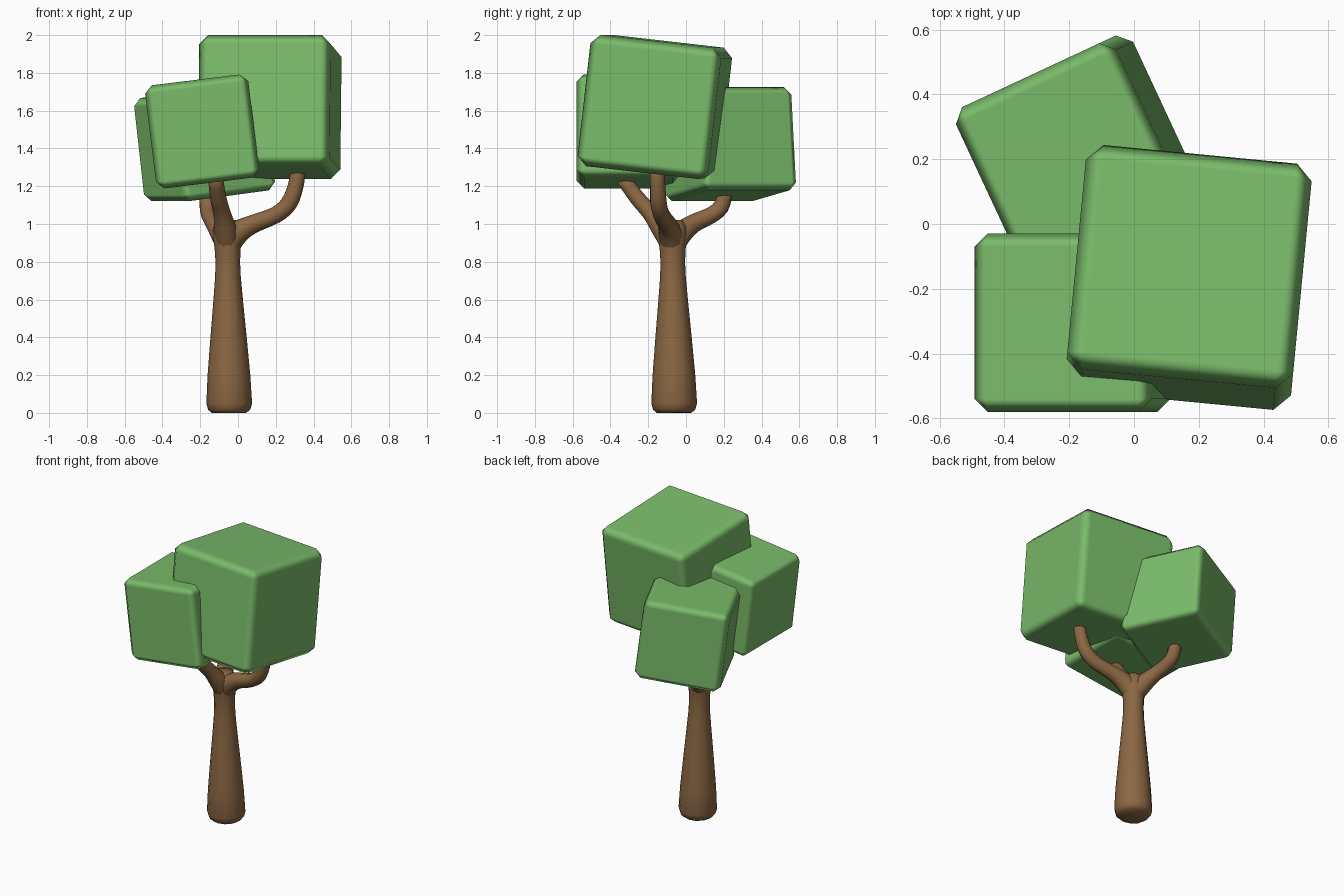
import bpy, bmesh, math
from mathutils import Vector

if "Cube" in bpy.data.objects:
    bpy.data.objects.remove(bpy.data.objects["Cube"])


def material(name, rgb):
    m = bpy.data.materials.new(name)
    m.diffuse_color = (*rgb, 1)
    m.use_nodes = True
    m.node_tree.nodes["Principled BSDF"].inputs["Base Color"].default_value = m.diffuse_color
    return m


GREEN = material("leaf green", (0.195, 0.50, 0.145))
BROWN = material("bark brown", (0.26, 0.137, 0.056))


def add_object(name, bm, mat):
    bmesh.ops.recalc_face_normals(bm, faces=bm.faces)
    for f in bm.faces:
        f.smooth = True
    me = bpy.data.meshes.new(name)
    bm.to_mesh(me)
    bm.free()
    me.materials.append(mat)
    ob = bpy.data.objects.new(name, me)
    bpy.context.collection.objects.link(ob)
    return ob


def smooth_path(pts, n=3):
    """Catmull-Rom through (x, y, z, radius) points."""
    p = [Vector(q) for q in pts]
    p = [p[0] * 2 - p[1]] + p + [p[-1] * 2 - p[-2]]
    out = []
    for a, b, c, d in zip(p, p[1:], p[2:], p[3:]):
        for i in range(n):
            t = i / n
            out.append(0.5 * (2 * b + (c - a) * t + (2 * a - 5 * b + 4 * c - d) * t * t
                              + (3 * b - a - 3 * c + d) * t ** 3))
    return out + [p[-2]]


def tube(name, pts, sides):
    """Capped round tube along (x, y, z, radius) points."""
    bm = bmesh.new()
    u = Vector((1, 0, 0))
    rings = []
    for i, q in enumerate(pts):
        t = (pts[min(i + 1, len(pts) - 1)].xyz - pts[max(i - 1, 0)].xyz).normalized()
        u = (u - t * u.dot(t)).normalized()
        v = t.cross(u)
        rings.append([bm.verts.new(q.xyz + q.w * (math.cos(a) * u + math.sin(a) * v))
                      for a in (2 * math.pi * k / sides for k in range(sides))])
    for r, s in zip(rings, rings[1:]):
        for k in range(sides):
            j = (k + 1) % sides
            bm.faces.new((r[k], r[j], s[j], s[k]))
    bm.faces.new(rings[0])
    bm.faces.new(rings[-1])
    return add_object(name, bm, BROWN)


# Trunk: flared foot, narrow neck, swelling at the fork
trunk = [(0, .092), (.018, .112), (.05, .121), (.2, .113), (.4, .096), (.6, .078),
         (.72, .068), (.8, .065), (.87, .069), (.93, .077), (.985, .075), (1.02, .05)]
tube("trunk", [Vector((-.046 - .01 * z, -.062 - .01 * z, z, r)) for z, r in trunk], 12)

# Three branches, each ending just inside a leaf block
branches = {
    "right_branch": [(-.055, -.07, .88, .06), (.0, -.085, .955, .062), (.08, -.1, 1.0, .05),
                     (.2, -.13, 1.048, .045), (.27, -.145, 1.11, .045),
                     (.305, -.15, 1.2, .042), (.317, -.152, 1.275, .04)],
    "front_branch": [(-.055, -.07, .88, .06), (-.065, -.12, .965, .06), (-.085, -.19, 1.06, .046),
                     (-.105, -.26, 1.14, .043), (-.118, -.33, 1.235, .04)],
    "back_branch": [(-.055, -.07, .88, .06), (-.09, -.02, .955, .06), (-.125, .045, 1.005, .049),
                    (-.15, .13, 1.045, .044), (-.16, .185, 1.09, .043), (-.166, .208, 1.165, .04)],
}
for name, pts in branches.items():
    path = smooth_path(pts)
    tip = path[-1].copy()
    d = (tip - path[-2]).xyz.normalized() * .014
    path.append(Vector((*(tip.xyz + d), .027)))  # rounded tip
    tube(name, path, 10)


# Leaf blocks: tilted cubes with a chamfered edge
def leaf_block(name, centre, size, bevel, rot):
    bm = bmesh.new()
    bmesh.ops.create_cube(bm, size=size)
    ob = add_object(name, bm, GREEN)
    ob.location = centre
    ob.rotation_euler = [math.radians(a) for a in rot]
    m = ob.modifiers.new("bevel", 'BEVEL')
    m.width, m.segments, m.harden_normals = bevel, 1, True


leaf_block("large_leaf_block", (.168, -.165, 1.62), .70, .05, (-6.5, 0, -5.5))
leaf_block("front_leaf_block", (-.19, -.305, 1.49), .55, .04, (0, -7, 0))
leaf_block("back_leaf_block", (-.177, .222, 1.4225), .55, .04, (0, -7, 25))
